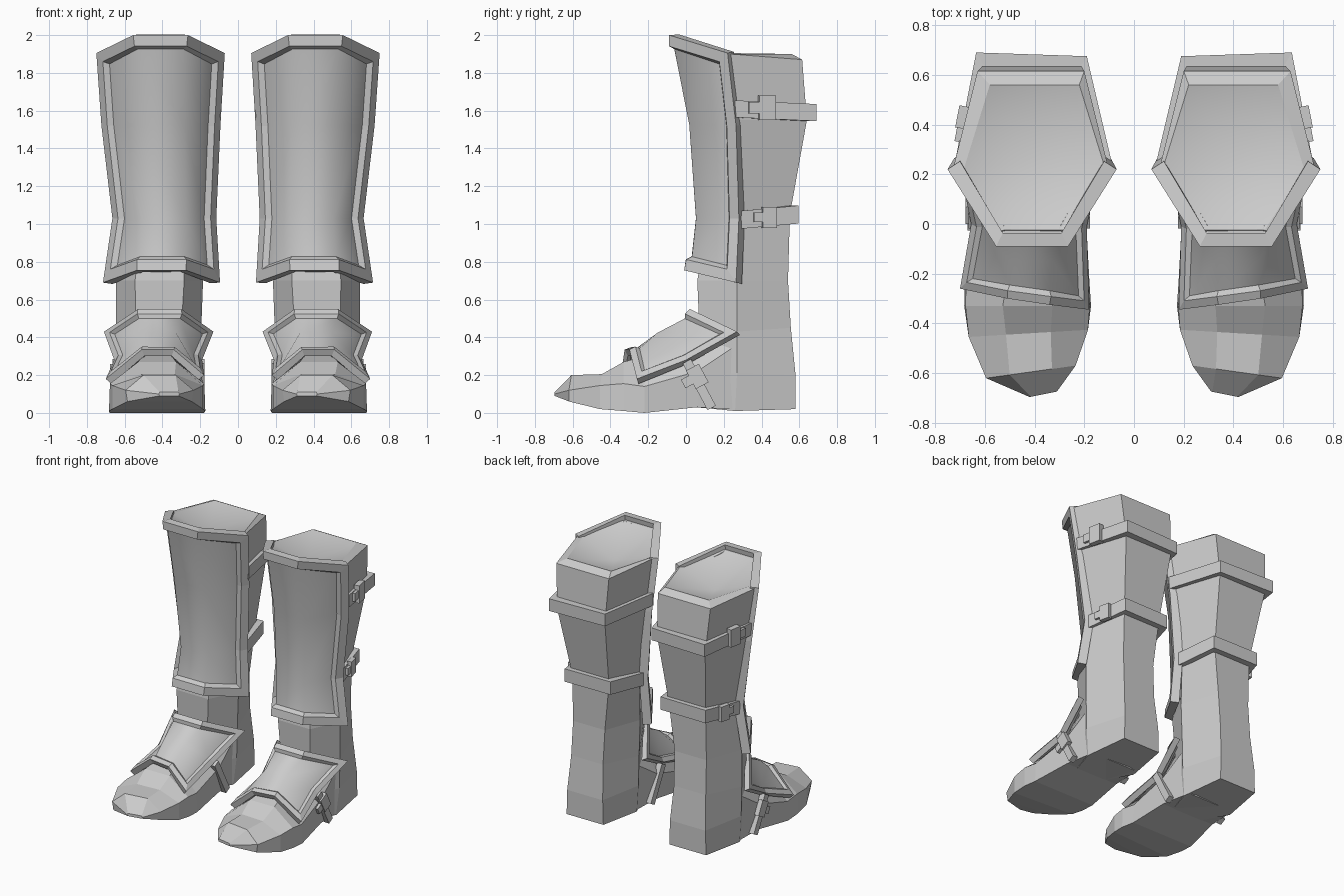
import bpy, bmesh, math
from mathutils import Vector, Euler

if "Cube" in bpy.data.objects:
    bpy.data.objects.remove(bpy.data.objects["Cube"])

grey = bpy.data.materials.new("grey")
grey.diffuse_color = (0.6, 0.6, 0.6, 1)
grey.use_nodes = True
grey.node_tree.nodes["Principled BSDF"].inputs["Base Color"].default_value = grey.diffuse_color


def finish(name, bm, thickness=0):
    """Turn a bmesh into an object, mirrored to make the other boot."""
    me = bpy.data.meshes.new(name)
    bm.to_mesh(me)
    bm.free()
    me.materials.append(grey)
    ob = bpy.data.objects.new(name, me)
    bpy.context.collection.objects.link(ob)
    if thickness:
        s = ob.modifiers.new("thickness", 'SOLIDIFY')
        s.thickness = thickness
        s.offset = -1
    m = ob.modifiers.new("pair", 'MIRROR')
    m.use_mirror_merge = False
    return ob


def loft(name, rings, bowl=None):
    """Skin closed rings; the last cap may become a smooth bowl."""
    bm = bmesh.new()
    vs = [[bm.verts.new(p) for p in r] for r in rings]
    n = len(vs[0])
    for a, b in zip(vs, vs[1:]):
        for i in range(n):
            j = (i + 1) % n
            bm.faces.new((a[i], a[j], b[j], b[i]))
    bm.faces.new(vs[0])
    if bowl:
        c = bm.verts.new(bowl)
        for i in range(n):
            bm.faces.new((vs[-1][i], vs[-1][(i + 1) % n], c)).smooth = True
    else:
        bm.faces.new(vs[-1])
    bmesh.ops.recalc_face_normals(bm, faces=bm.faces[:])
    return finish(name, bm)


def guard(name, rows, trim, chamfer, depth, thickness):
    """Curved plate with a raised trim around a smooth sunken panel."""
    bm = bmesh.new()
    vs = [[bm.verts.new(p) for p in r] for r in rows]
    panel = []
    for a, b in zip(vs, vs[1:]):
        for i in range(len(a) - 1):
            panel.append(bm.faces.new((a[i], a[i + 1], b[i + 1], b[i])))
    bm.normal_update()
    for width, drop in ((trim, 0), (chamfer, -depth)):
        bmesh.ops.inset_region(bm, faces=panel, thickness=width, depth=drop,
                               use_boundary=True, use_even_offset=True)
        bm.normal_update()
    for f in panel:
        f.smooth = True
    return finish(name, bm, thickness)


def boxes(name, parts, centre, rot):
    """Several (offset, size) boxes sharing one placement."""
    bm = bmesh.new()
    turn = Euler(rot).to_matrix()
    for off, size in parts:
        new = bmesh.ops.create_cube(bm, size=1)["verts"]
        for v in new:
            p = Vector([c * s + o for c, s, o in zip(v.co, size, off)])
            v.co = turn @ p + Vector(centre)
    return finish(name, bm)


def hexagon(cx, front, side, back):
    """Each of front, side, back is (half width, y, z)."""
    (fw, fy, fz), (sw, sy, sz), (bw, by, bz) = front, side, back
    return [(cx + fw, fy, fz), (cx + sw, sy, sz), (cx + bw, by, bz),
            (cx - bw, by, bz), (cx - sw, sy, sz), (cx - fw, fy, fz)]


# Shaft and heel, with a bowl-shaped opening on top
shaft = [
    (.42, (.12, .05, .03), (.20, .26, .01), (.15, .58, .02)),
    (.42, (.12, .05, .20), (.22, .27, .21), (.145, .58, .20)),
    (.42, (.12, .07, .45), (.225, .27, .43), (.13, .555, .45)),
    (.415, (.13, .06, .70), (.23, .27, .70), (.13, .54, .70)),
    (.395, (.11, .115, 1.05), (.225, .30, 1.05), (.15, .55, 1.05)),
    (.41, (.12, .06, 1.55), (.285, .27, 1.55), (.195, .64, 1.55)),
    (.415, (.13, -.03, 1.965), (.31, .235, 1.90), (.215, .615, 1.87)),
    (.40, (.125, -.025, 1.97), (.285, .22, 1.905), (.18, .56, 1.90)),
]
loft("shaft", [hexagon(*r) for r in shaft], bowl=(.41, .25, 1.81))

# Foot: y, skew, centre x, then (half width, z) for sole, side and top
foot = [
    (.30, 0, .42, (.19, .015), (.205, .38), (.12, .46)),
    (.06, 0, .42, (.215, .03), (.225, .22), (.09, .47)),
    (-.22, 0, .43, (.25, .0), (.245, .14), (.08, .30)),
    (-.33, 0, .428, (.255, .01), (.25, .155), (.10, .27)),
    (-.44, -.06, .425, (.24, .02), (.24, .145), (.09, .205)),
    (-.595, -.14, .415, (.17, .06), (.18, .12), (.085, .20)),
    (-.685, -.2, .365, (.05, .09), (.055, .10), (.05, .11)),
]
loft("foot", [[(cx + s * w, y + k * s * w, z) for s, (w, z) in
               ((1, a), (1, b), (1, c), (-1, c), (-1, b), (-1, a))]
              for y, k, cx, a, b, c in foot])

# Shin guard: centre x, (half width, y, z) of the front and the side edge
shin = [
    (.41, (.145, -.09, 2.0), (.34, .22, 1.905)),
    (.408, (.14, -.01, 1.52), (.315, .265, 1.52)),
    (.39, (.13, .025, 1.03), (.275, .28, 1.03)),
    (.405, (.13, -.01, .755), (.31, .265, .69)),
]
guard("shin_guard", [[(cx + sw, sy, sz), (cx + fw, fy, fz),
                      (cx - fw, fy, fz), (cx - sw, sy, sz)]
                     for cx, (fw, fy, fz), (sw, sy, sz) in shin],
      trim=.058, chamfer=.02, depth=.028, thickness=.06)

# Instep guard
guard("instep_guard", [
    [(.71, .27, .43), (.53, .02, .55), (.30, .02, .55), (.13, .27, .43)],
    [(.655, .0, .28), (.51, -.16, .44), (.32, -.16, .44), (.19, -.01, .28)],
    [(.70, -.26, .18), (.51, -.30, .335), (.34, -.325, .335), (.18, -.345, .2)],
], trim=.035, chamfer=.015, depth=.018, thickness=.04)


def strap(name, pts, height):
    """Flat band running round the back of the shaft."""
    rings = []
    for x, y, z in pts:
        ix, iy = .41 + (x - .41) * .84, .25 + (y - .25) * .86
        h = height / 2
        rings.append([(x, y, z + h), (x, y, z - h), (ix, iy, z - h), (ix, iy, z + h)])
    loft(name, rings)


strap("upper_strap", [(.72, .25, 1.61), (.635, .69, 1.59),
                      (.19, .675, 1.59), (.09, .25, 1.61)], .09)
strap("lower_strap", [(.65, .27, 1.02), (.575, .595, 1.05),
                      (.205, .59, 1.05), (.135, .27, 1.02)], .095)

# Straps under the foot, one on each side
for side, x in (("outer", .645), ("inner", .197)):
    boxes(side + "_foot_strap", [((0, 0, 0), (.04, .05, .28))],
          (x, .07, .15), (.49, 0, 0))

# Buckles: a standing clip with a tongue
clip = [((0, .02, 0), (.04, .09, .13)), ((-.005, -.05, 0), (.035, .06, .06))]
small = [([c * .85 for c in o], [c * .85 for c in s]) for o, s in clip]
boxes("upper_buckle", clip, (.695, .41, 1.615), (0, 0, .19))
boxes("lower_buckle", small, (.622, .425, 1.035), (0, 0, .22))
boxes("foot_buckle", small, (.66, .045, .185), (.49, 0, 0))
